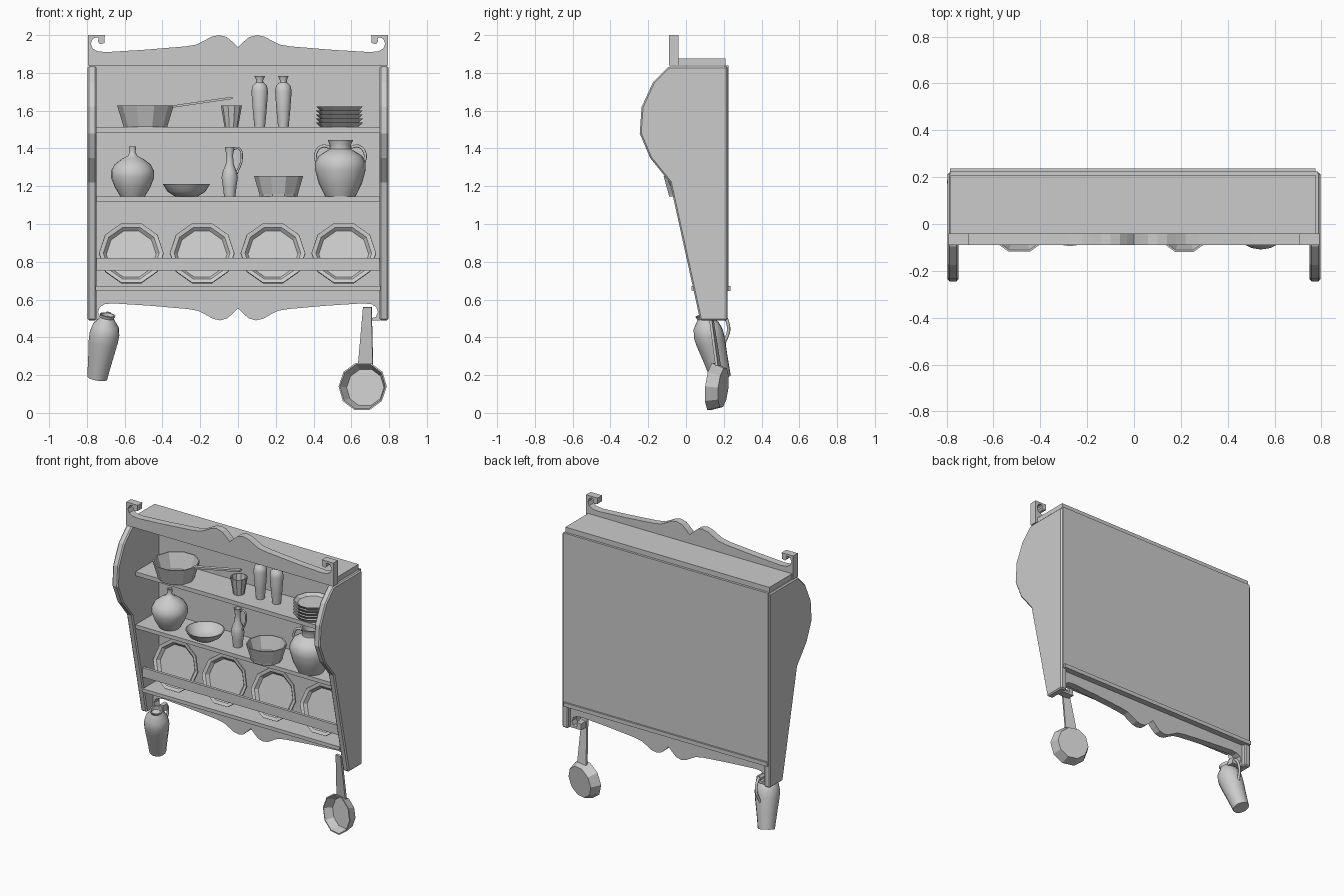
import bpy, bmesh, math
from mathutils import Vector


def finish(name, bm, smooth=False):
    bmesh.ops.recalc_face_normals(bm, faces=bm.faces[:])
    me = bpy.data.meshes.new(name)
    bm.to_mesh(me)
    bm.free()
    ob = bpy.data.objects.new(name, me)
    bpy.context.collection.objects.link(ob)
    if smooth:
        bpy.ops.object.select_all(action='DESELECT')
        ob.select_set(True)
        bpy.context.view_layer.objects.active = ob
        bpy.ops.object.shade_smooth_by_angle(angle=math.radians(40))
    return ob


def prism(name, pts, off):
    """Extrude a closed outline of 3D points by an offset vector."""
    bm = bmesh.new()
    f = bm.faces.new([bm.verts.new(p) for p in pts])
    r = bmesh.ops.extrude_face_region(bm, geom=[f])
    bmesh.ops.translate(bm, vec=off, verts=[g for g in r['geom'] if isinstance(g, bmesh.types.BMVert)])
    return finish(name, bm)


def box(name, x, y, z):
    pts = [(x[0], y[0], z[0]), (x[1], y[0], z[0]), (x[1], y[1], z[0]), (x[0], y[1], z[0])]
    return prism(name, pts, (0, 0, z[1] - z[0]))


def lathe(name, prof, loc, n=10, axis=(0, 0, 1), smooth=False):
    """Revolve (radius, height) points, both ends capped."""
    bm = bmesh.new()
    q = Vector(axis).to_track_quat('Z', 'Y')
    rings = []
    for r, h in prof:
        rings.append([bm.verts.new(q @ Vector((r * math.cos(2 * math.pi * k / n),
                                               r * math.sin(2 * math.pi * k / n), h)) + Vector(loc))
                      for k in range(n)])
    for a, b in zip(rings, rings[1:]):
        for k in range(n):
            bm.faces.new((a[k], a[(k + 1) % n], b[(k + 1) % n], b[k]))
    bm.faces.new(rings[0])
    bm.faces.new(rings[-1])
    return finish(name, bm, smooth)


def bar(name, p0, p1, w0, w1, t, side):
    """Tapered flat handle."""
    p0, p1, s = Vector(p0), Vector(p1), Vector(side).normalized()
    n = (p1 - p0).cross(s).normalized() * t
    return prism(name, [p0 - s * w0 / 2 - n / 2, p0 + s * w0 / 2 - n / 2,
                        p1 + s * w1 / 2 - n / 2, p1 - s * w1 / 2 - n / 2], n)


def tube(name, pts, r):
    cu = bpy.data.curves.new(name, 'CURVE')
    cu.dimensions = '3D'
    cu.bevel_depth = r
    cu.bevel_resolution = 2
    cu.resolution_u = 5
    sp = cu.splines.new('BEZIER')
    sp.bezier_points.add(len(pts) - 1)
    for b, p in zip(sp.bezier_points, pts):
        b.co = p
        b.handle_left_type = b.handle_right_type = 'AUTO'
    ob = bpy.data.objects.new(name, cu)
    bpy.context.collection.objects.link(ob)
    return ob


# Side panels with chamfered edges
side = [(0.22, 1.835), (-0.09, 1.835), (-0.175, 1.75), (-0.235, 1.62), (-0.245, 1.48),
        (-0.19, 1.35), (-0.085, 1.22), (0.075, 0.49), (0.22, 0.49)]
for s, nm in ((-1, "left"), (1, "right")):
    ob = prism(nm + "_side_panel", [(s * 0.75, y, z) for y, z in side], (s * 0.046, 0, 0))
    bv = ob.modifiers.new("Bevel", 'BEVEL')
    bv.width = 0.008
    bv.segments = 1

# Scrolled header and the matching upside-down apron
half = [(0, 1.935), (0.03, 1.965), (0.06, 1.99), (0.1, 2.0), (0.14, 1.992), (0.18, 1.97),
        (0.22, 1.95), (0.28, 1.94), (0.5, 1.922), (0.7, 1.91), (0.745, 1.915), (0.77, 1.93),
        (0.78, 1.955), (0.768, 1.982), (0.748, 1.988), (0.738, 1.982), (0.742, 1.965),
        (0.73, 1.952), (0.708, 1.958), (0.705, 2.0), (0.793, 2.0), (0.793, 1.838)]
outline = half + [(-x, z) for x, z in reversed(half[1:])]
prism("header", [(x, -0.09, z) for x, z in outline], (0, 0.05, 0))
prism("apron", [(x * 0.95, 0.14, 2.49 - z) for x, z in outline], (0, 0.05, 0))

# Case boards
box("top_board", (-0.785, 0.778), (-0.04, 0.208), (1.838, 1.875))
box("back_panel", (-0.785, 0.785), (0.205, 0.224), (0.645, 1.84))
box("back_rail", (-0.785, 0.775), (0.22, 0.236), (0.645, 0.672))
box("upper_shelf", (-0.755, 0.755), (-0.05, 0.21), (1.485, 1.513))
box("middle_shelf", (-0.755, 0.755), (-0.05, 0.21), (1.12, 1.146))
box("lower_shelf", (-0.755, 0.755), (0.03, 0.21), (0.648, 0.672))
box("plate_rail", (-0.755, 0.755), (0.025, 0.045), (0.755, 0.82))

# Display plates leaning on the back
for i in range(4):
    lathe(f"plate_{i + 1}", [(0.11, 0), (0.172, 0.028), (0.17, 0.036), (0.148, 0.03), (0.132, 0.01)],
          (-0.565 + 0.375 * i, 0.155, 0.838), axis=(0, -0.97, 0.24))

# Upper shelf: saucepan, cup, two bottles, plate stack
Z1, Z2 = 1.513, 1.146
lathe("saucepan", [(0.115, 0), (0.15, 0.115), (0.142, 0.115), (0.108, 0.012)], (-0.49, 0.025, Z1))
bar("saucepan_handle", (-0.36, 0.03, 1.62), (-0.03, 0.07, 1.668), 0.03, 0.03, 0.012, (0, 1, 0))
lathe("cup", [(0.036, 0), (0.056, 0.115), (0.05, 0.115), (0.032, 0.01)], (-0.035, 0.06, Z1))
for i, x in enumerate((0.115, 0.24)):
    lathe(f"bottle_{i + 1}", [(0.028, 0), (0.036, 0.08), (0.044, 0.19), (0.038, 0.22), (0.019, 0.237),
                              (0.018, 0.247), (0.028, 0.27), (0.022, 0.27), (0.013, 0.245)],
          (x, 0.08, Z1), n=14, smooth=True)
for i in range(5):
    lathe(f"stacked_plate_{i + 1}", [(0.1, 0), (0.125, 0.024), (0.118, 0.024), (0.095, 0.008)],
          (0.537, 0.05, Z1 + 0.0215 * i))

# Middle shelf: round vase, dish, pitcher, bowl, amphora
lathe("round_vase", [(0.065, 0), (0.095, 0.05), (0.114, 0.1), (0.114, 0.135), (0.095, 0.17), (0.055, 0.2),
                     (0.025, 0.215), (0.015, 0.235), (0.019, 0.263), (0.012, 0.263), (0.01, 0.235)],
      (-0.558, 0.05, Z2), n=20, smooth=True)
lathe("dish", [(0.06, 0), (0.1, 0.025), (0.125, 0.065), (0.118, 0.066), (0.09, 0.03), (0.05, 0.012)],
      (-0.273, 0.03, Z2), n=20, smooth=True)
lathe("pitcher", [(0.03, 0), (0.036, 0.05), (0.043, 0.1), (0.036, 0.135), (0.02, 0.175), (0.018, 0.22),
                  (0.026, 0.262), (0.02, 0.262), (0.012, 0.22)], (-0.044, 0.06, Z2), n=14, smooth=True)
tube("pitcher_handle", [(-0.03, 0.06, 1.395), (0.005, 0.06, 1.4), (0.02, 0.06, 1.35), (-0.008, 0.06, 1.265)], 0.006)
lathe("bowl", [(0.1, 0), (0.102, 0.012), (0.13, 0.108), (0.122, 0.108), (0.095, 0.02)], (0.215, 0.005, Z2))
lathe("amphora", [(0.08, 0), (0.115, 0.07), (0.134, 0.14), (0.134, 0.18), (0.115, 0.215), (0.075, 0.24),
                  (0.057, 0.25), (0.057, 0.275), (0.068, 0.3), (0.058, 0.3), (0.045, 0.25), (0.045, 0.2)],
      (0.542, 0.025, Z2), n=20, smooth=True)
for s, nm in ((-1, "left"), (1, "right")):
    tube(nm + "_amphora_handle", [(0.542 + s * dx, 0.025, z) for dx, z in
                                  ((0.055, 1.405), (0.095, 1.412), (0.13, 1.375), (0.122, 1.31))], 0.008)

# Hanging frying pan
d = Vector((-0.25, -0.95, 0.1)).normalized()
lathe("hanging_pan", [(0.108, 0), (0.132, 0.065), (0.124, 0.066), (0.102, 0.01)],
      Vector((0.66, 0.135, 0.14)) - d * 0.065, axis=d)
bar("hanging_pan_handle", (0.675, 0.17, 0.25), (0.685, 0.125, 0.56), 0.08, 0.045, 0.014, (1, -0.2, 0))

# Hanging jug
base, top = Vector((-0.745, 0.185, 0.185)), Vector((-0.69, 0.09, 0.52))
lathe("hanging_jug", [(0.054, 0), (0.065, 0.1), (0.078, 0.2), (0.08, 0.245), (0.07, 0.29), (0.042, 0.325),
                      (0.036, 0.335), (0.042, 0.352), (0.034, 0.352), (0.028, 0.33)],
      base, n=16, axis=top - base, smooth=True)
tube("hanging_jug_handle", [(-0.69, 0.115, 0.5), (-0.69, 0.18, 0.525), (-0.695, 0.225, 0.46), (-0.71, 0.2, 0.36)], 0.009)
